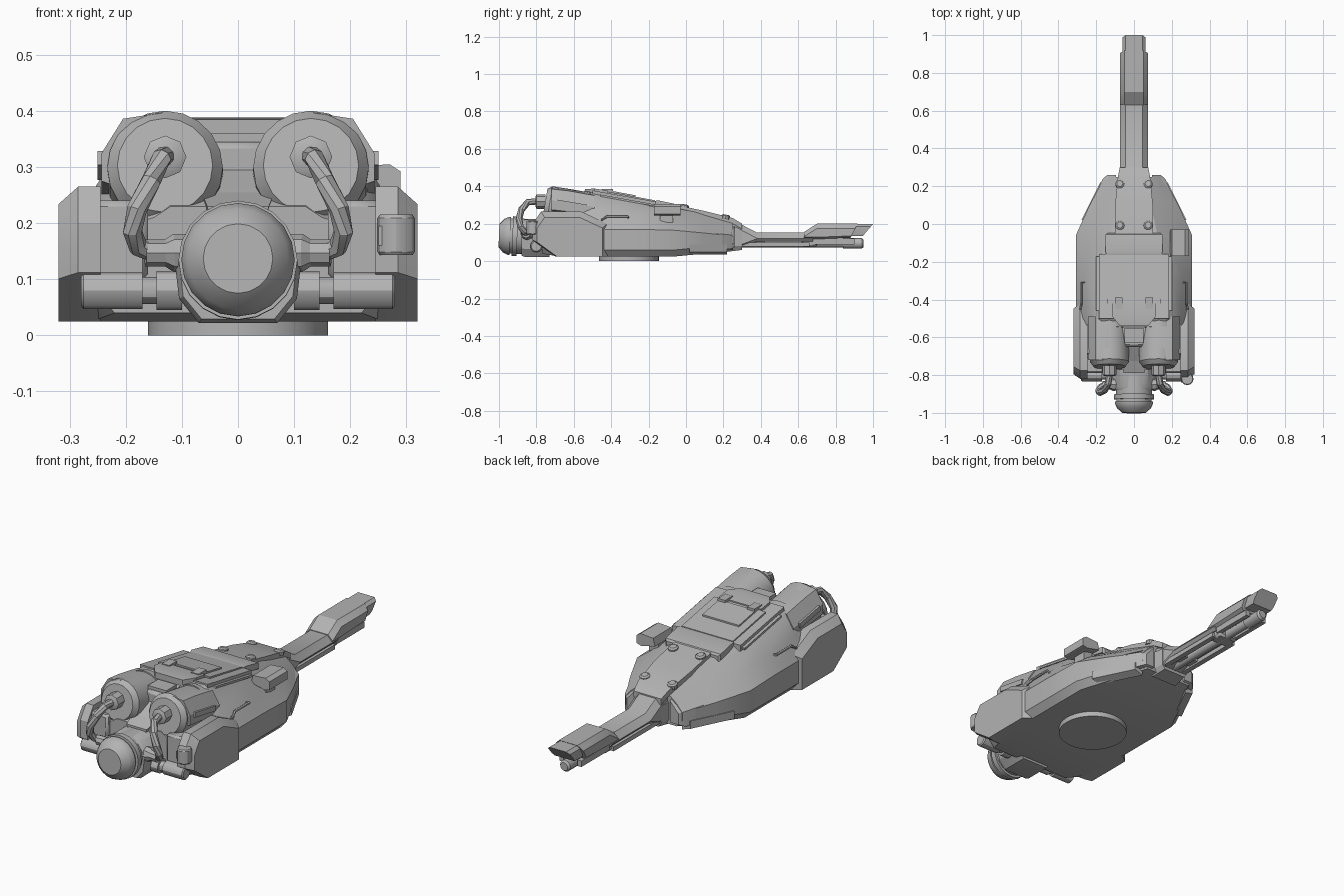
import bpy, bmesh, math
from mathutils import Vector, Matrix

cube = bpy.data.objects.get("Cube")
if cube:
    bpy.data.objects.remove(cube, do_unlink=True)

GREY = (0.45, 0.45, 0.45, 1)
metal = bpy.data.materials.new("plain grey metal")
metal.use_nodes = True
metal.diffuse_color = GREY
metal.node_tree.nodes["Principled BSDF"].inputs["Base Color"].default_value = GREY


def finish(name, bm, mirror=False, bevel=0.0, angle=30):
    """Turn a bmesh into a shaded object, optionally mirrored across x."""
    bmesh.ops.recalc_face_normals(bm, faces=bm.faces)
    mesh = bpy.data.meshes.new(name)
    bm.to_mesh(mesh)
    bm.free()
    ob = bpy.data.objects.new(name, mesh)
    bpy.context.collection.objects.link(ob)
    mesh.materials.append(metal)
    bpy.ops.object.select_all(action="DESELECT")
    ob.select_set(True)
    bpy.context.view_layer.objects.active = ob
    bpy.ops.object.shade_smooth_by_angle(angle=math.radians(angle))
    if bevel:
        mod = ob.modifiers.new("edge bevel", "BEVEL")
        mod.width, mod.segments = bevel, 1
    if mirror:
        ob.modifiers.new("mirror", "MIRROR")
    return ob


def skin(name, rings, **kw):
    """Bridge equal-length rings of points and cap both ends."""
    bm = bmesh.new()
    rows = [[bm.verts.new(p) for p in ring] for ring in rings]
    n = len(rows[0])
    for a, b in zip(rows, rows[1:]):
        for i in range(n):
            j = (i + 1) % n
            bm.faces.new((a[i], a[j], b[j], b[i]))
    bm.faces.new(rows[0])
    bm.faces.new(rows[-1])
    return finish(name, bm, **kw)


def section(y, half, shear=0.0):
    """Full symmetric ring at y from a half profile running bottom to top."""
    full = half + [(-x, z) for x, z in reversed(half)]
    return [(x, y + shear * (z - half[0][1]), z) for x, z in full]


def lathe(name, profile, origin, axis, seg=16, turn=0.0, **kw):
    """Revolve (distance, radius) pairs around an axis from an origin."""
    rot = Vector(axis).to_track_quat("Z", "Y").to_matrix()
    rings = []
    for t, r in profile:
        angles = [math.tau * i / seg + turn for i in range(seg)]
        rings.append([Vector(origin) + rot @ Vector((r * math.cos(a), r * math.sin(a), t))
                      for a in angles])
    return skin(name, rings, **kw)


def box(name, lo, hi, tilt=0.0, **kw):
    """Box between two corners, pitched about x around its centre."""
    bm = bmesh.new()
    lo, hi = Vector(lo), Vector(hi)
    size = Matrix.Diagonal((*(hi - lo), 1))
    mat = Matrix.Translation((lo + hi) / 2) @ Matrix.Rotation(tilt, 4, "X") @ size
    bmesh.ops.create_cube(bm, size=1, matrix=mat)
    return finish(name, bm, **kw)


def tube(name, path, radius, seg=8, **kw):
    """Round tube through a list of points."""
    pts = [Vector(p) for p in path]
    rings = []
    for i, p in enumerate(pts):
        d = (pts[min(i + 1, len(pts) - 1)] - pts[max(i - 1, 0)]).normalized()
        u = d.cross(Vector((0.3, 0.5, 0.81))).normalized()
        v = d.cross(u)
        rings.append([p + radius * (math.cos(a) * u + math.sin(a) * v)
                      for a in (math.tau * k / seg for k in range(seg))])
    return skin(name, rings, **kw)


def deck_plate(name, outline, **kw):
    """Thin plate that follows the deck: outline of (half width, y, z)."""
    rings = [[(-w, y, z - .03), (w, y, z - .03), (w, y, z), (-w, y, z)] for w, y, z in outline]
    return skin(name, rings, **kw)


# Main hull: y, side half width, bottom, shoulder height, deck half width, deck height
hull = []
for y, w, zb, zs, d, zt in [(-.77, .25, .04, .17, .15, .23), (-.68, .29, .025, .17, .17, .28),
                            (-.50, .308, .025, .17, .20, .37), (-.25, .308, .025, .17, .20, .325),
                            (-.06, .308, .025, .165, .155, .285), (.10, .235, .04, .15, .12, .252),
                            (.25, .155, .06, .135, .095, .215)]:
    mid = ((w + d) / 2, (zs + zt) / 2 - .005)
    hull.append(section(y, [(w - .03, zb), (w, zb + .035), (w, zs), mid, (d, zt - .02), (d - .03, zt)]))
skin("hull", hull, angle=25)

# Turret ring underneath
lathe("turret_ring", [(0, .16), (.03, .16)], (0, -.305, 0), (0, 0, 1), seg=40)

# Stepped plates along the deck
deck_plate("front_deck_plate", [(.10, -.06, .302), (.10, .10, .268), (.085, .25, .23), (.075, .30, .20)])
deck_plate("deck_step", [(.145, -.165, .322), (.15, -.15, .325), (.15, -.055, .305), (.14, -.048, .295)])
deck_plate("hatch_surround", [(.185, -.50, .378), (.185, -.16, .318)])
deck_plate("hatch", [(.14, -.42, .372), (.14, -.165, .325)])
deck_plate("hatch_panel", [(.10, -.40, .376), (.10, -.27, .352)])
deck_plate("rear_deck_lip", [(.075, -.54, .385), (.115, -.49, .388), (.115, -.42, .378)])
box("hatch_hinge", (.06, -.45, .36), (.10, -.39, .386), mirror=True)
box("deck_rail", (.185, -.46, .32), (.20, -.17, .33), tilt=-.18, mirror=True)

# Bolts on the forward plate
for name, y, z in [("front_bolt", .21, .225), ("rear_bolt", -.01, .28)]:
    lathe(name, [(0, .024), (.018, .024), (.024, .016)], (.075, y, z), (0, .2, 1), seg=10, mirror=True)

# Front cheek blocks and lower side plates
cheek = [[(.095, y, z0), (w, y, z0), (w, y, z1), (.095, y, z2)]
         for y, w, z0, z1, z2 in [(.08, .235, .06, .155, .22), (.24, .165, .065, .14, .195),
                                  (.26, .14, .075, .13, .18)]]
skin("front_cheek", cheek, mirror=True)
skin("lower_side_plate", [[(w - .04, y, .035), (w + .006, y, .05), (w + .006, y, .088), (w - .04, y, .088)]
                          for y, w in [(.02, .272), (.22, .172)]], mirror=True)

# Rear side pods with undercut tails
pod = [(-.42, .025), (-.70, .025), (-.82, .112), (-.82, .20), (-.775, .265), (-.56, .265), (-.42, .20)]
rings = []
for x, k in [(.245, 1), (.285, 1), (.32, .87)]:
    rings.append([(x, -.63 + (y + .63) * k, .025 + (z - .025) * k) for y, z in pod])
skin("rear_pod", rings, mirror=True)
box("pod_strip", (.25, -.79, .105), (.317, -.62, .118), mirror=True)
box("rear_bracket", (.16, -.79, .10), (.26, -.70, .24), bevel=.01, mirror=True)

# Engine drums, tilted down toward the gun
TILT = Vector((0, 1, -.17)).normalized()
lathe("engine_drum", [(0, .085), (.025, .103), (.26, .103)], (.13, -.755, .303), TILT, seg=20, mirror=True)
shell = [(.09, .36), (.09, .385), (.135, .397), (.205, .386), (.243, .325), (.243, .275), (.215, .265)]
skin("drum_shell", [[(x, y, z - drop) for x, z in shell]
                    for y, drop in [(-.72, 0), (-.63, .01), (-.49, .035)]], mirror=True)
box("drum_rib", (.225, -.69, .29), (.25, -.53, .315), tilt=-.17, mirror=True)
lathe("drum_clamp", [(0, .108), (.03, .108)], (.13, -.56, .27), TILT, seg=20, mirror=True)
lathe("hose_nut", [(0, .026), (.006, .038), (.055, .038)], (.13, -.805, .318), (0, 1, 0), seg=8, mirror=True)

# Equipment between the drums
box("center_box", (-.09, -.65, .27), (.09, -.53, .345), bevel=.012)
box("center_box_lid", (-.05, -.63, .33), (.05, -.55, .36))
skin("rear_slope", [section(-.79, [(.04, .18), (.055, .23)]), section(-.66, [(.06, .18), (.075, .28)])])

# Exhaust neck and rounded nose
neck = [(.07, .022), (.105, .065), (.115, .15), (.075, .205), (.04, .22)]
skin("nose_mount", [section(-.73, neck), section(-.86, neck), section(-.88, [(x * .93, z * .93 + .009) for x, z in neck])])
nose = [(0, .062), (.025, .09), (.05, .101), (.06, .101), (.06, .093), (.072, .093),
        (.072, .106), (.098, .106), (.098, .095), (.20, .095)]
lathe("nose", nose, (0, -1.0, .137), (0, 1, -.04), seg=20)

# Hoses from drums to nose
hose = [(.13, -.79, .32), (.137, -.845, .315), (.155, -.88, .275), (.18, -.893, .225), (.188, -.885, .185),
        (.178, -.865, .158), (.15, -.85, .148), (.09, -.84, .145)]
tube("hose", hose, .018, mirror=True)
lathe("hose_collar", [(0, .024), (.035, .024), (.05, .034), (.08, .034)], (.165, -.855, .147), (-1, .1, 0), seg=8, mirror=True)

# Rear rollers
roller = [(0, .035), (.045, .035), (.045, .024), (.07, .024), (.07, .033), (.175, .033), (.18, .027)]
lathe("rear_roller", roller, (.10, -.80, .08), (1, 0, 0), seg=12, mirror=True)

# Canister on the left rear corner
lathe("canister", [(0, .029), (.006, .033), (.066, .033), (.072, .029)], (.282, -.82, .143), (0, 0, 1), seg=12)
box("canister_bracket", (.25, -.84, .16), (.29, -.77, .195))

# Sight head on the left shoulder
sight = [(.19, .262), (.20, .30), (.27, .305), (.29, .292), (.29, .252), (.265, .245)]
skin("sight_head", [[(x, y, z) for x, z in sight] for y in (-.17, -.03)])
box("sight_stalk", (.20, -.14, .20), (.25, -.07, .27))

# Bent grab handles on the hull sides
tube("grab_handle", [(.25, -.31, .23), (.278, -.31, .24), (.278, -.42, .24), (.285, -.45, .222), (.26, -.45, .21)],
     .007, seg=6, mirror=True)

# Gun: mantlet, cover, raised muzzle shroud and lower rails
skin("gun_cover", [section(y, [(.06, z0), (.073, z0 + .015), (.073, z1 - .03), (.045, z1)])
                   for y, z0, z1 in [(.18, .06, .225), (.26, .06, .215), (.38, .105, .152), (.68, .105, .152)]])
skin("muzzle_shroud", [section(y, [(.06, z0), (.075, z0 + .01), (.075, z1 - .025), (w, z1)], s)
                       for y, z0, z1, w, s in [(.63, .118, .155, .05, 0), (.70, .118, .20, .05, 0),
                                               (.88, .125, .20, .05, .5)]]
     + [])
skin("muzzle_tip", [section(y, [(.055, .135), (.06, .15), (.06, .185), (.045, .198)], .85) for y in (.85, .946)])
skin("gun_root", [section(.22, [(.07, .05), (.085, .08), (.085, .17)]),
                  section(.30, [(.06, .06), (.075, .08), (.075, .165)])])
box("lower_rail", (.042, .26, .078), (.068, .66, .10), mirror=True)
box("rail_spacer", (-.04, .36, .085), (.04, .42, .115))
box("barrel_clamp", (-.055, .62, .075), (.055, .70, .125), bevel=.01)
lathe("barrel", [(0, .022), (.60, .022), (.60, .028), (.70, .028), (.71, .02)], (0, .24, .095), (0, 1, 0), seg=12)
box("muzzle_rail", (.038, .68, .09), (.06, .90, .12), mirror=True)
